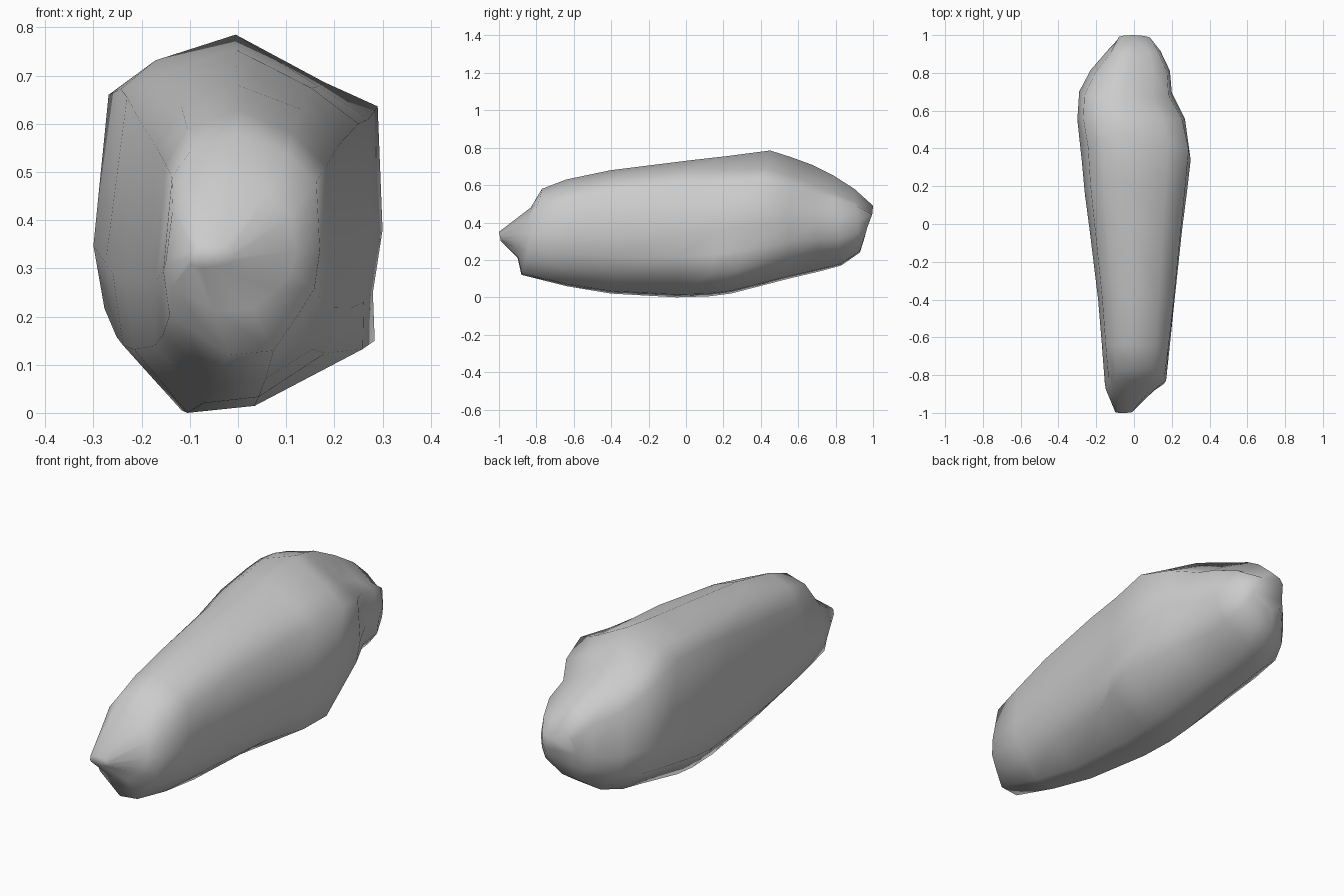
import bpy, bmesh

cube = bpy.data.objects.get("Cube")
if cube:
    bpy.data.objects.remove(cube, do_unlink=True)

# One stone grey for the whole boulder
stone = bpy.data.materials.new("stone_grey")
stone.use_nodes = True
colour = (0.6, 0.6, 0.6, 1)
stone.diffuse_color = colour
stone.node_tree.nodes["Principled BSDF"].inputs["Base Color"].default_value = colour

# Rounded cross-section: u across (-1 to 1), v up (0 to 1)
section = [(0.1, 0.02), (0.7, 0.17), (0.93, 0.3), (1, 0.47), (0.93, 0.74), (0.58, 0.91),
           (-0.06, 1), (-0.64, 0.93), (-0.89, 0.8), (-1, 0.38), (-0.92, 0.18), (-0.47, 0)]
HIP, LEFT_SHOULDER, VALLEY, RIGHT_SHOULDER = 1, 4, 5, 8
KEEL = (0, 11)

# Slanted rings, front to back: top y, top z, bottom y, bottom z, right x, left x,
# then local swellings: hip, left shoulder, valley, right shoulder, keel shift
rings = [
    (-1.00, 0.35, -0.99, 0.30, -0.10, -0.01, 0, 0, 0, 0, 0),
    (-0.83, 0.48, -0.90, 0.21, -0.15, 0.12, 0, 0, 0, 0, 0.03),
    (-0.77, 0.58, -0.88, 0.12, -0.155, 0.17, 0, 0.02, 0, 0, 0.05),
    (-0.64, 0.63, -0.64, 0.06, -0.17, 0.19, 0, 0.03, 0, 0, 0.03),
    (-0.40, 0.68, -0.40, 0.02, -0.19, 0.215, 0, 0.05, -0.01, 0, 0.01),
    (0.00, 0.73, -0.05, 0.00, -0.235, 0.255, 0, 0.06, -0.01, 0.03, 0),
    (0.22, 0.755, 0.12, 0.005, -0.26, 0.28, 0.06, 0.05, 0.01, 0.05, 0),
    (0.45, 0.785, 0.24, 0.02, -0.275, 0.30, 0.07, 0.05, 0.03, 0.04, 0),
    (0.56, 0.75, 0.55, 0.10, -0.30, 0.27, 0.02, 0.02, 0.04, 0.04, 0),
    (0.67, 0.71, 0.72, 0.14, -0.29, 0.20, 0, 0, 0.05, 0.02, 0),
    (0.79, 0.65, 0.83, 0.17, -0.23, 0.19, 0, 0, 0.05, 0, 0),
    (0.90, 0.58, 0.93, 0.24, -0.14, 0.14, 0.01, 0, 0.04, 0, 0),
    (1.00, 0.49, 0.955, 0.32, -0.09, 0.09, 0.02, 0, 0.03, 0, 0),
]

# Loft the rings into one closed skin
bm = bmesh.new()
loops = []
for yt, zt, yb, zb, xl, xr, hip, left, valley, right, keel in rings:
    mid, half = (xl + xr) / 2, (xr - xl) / 2
    loop = []
    for i, (u, v) in enumerate(section):
        x, y, z = mid + half * u, yb + (yt - yb) * v, zb + (zt - zb) * v
        if i == HIP:
            x += hip
        elif i == LEFT_SHOULDER:
            x += left * 0.2
            z += left
        elif i == VALLEY:
            z -= valley
        elif i == RIGHT_SHOULDER:
            z += right
        elif i in KEEL:
            x += keel
        loop.append(bm.verts.new((x, y, z)))
    loops.append(loop)
count = len(section)
for a, b in zip(loops, loops[1:]):
    for i in range(count):
        j = (i + 1) % count
        bm.faces.new((a[i], a[j], b[j], b[i]))
bm.faces.new(loops[0])
bm.faces.new(loops[-1])
bmesh.ops.recalc_face_normals(bm, faces=bm.faces)
for face in bm.faces:
    face.smooth = True

mesh = bpy.data.meshes.new("boulder")
bm.to_mesh(mesh)
bm.free()
mesh.materials.append(stone)
boulder = bpy.data.objects.new("boulder", mesh)
bpy.context.collection.objects.link(boulder)
